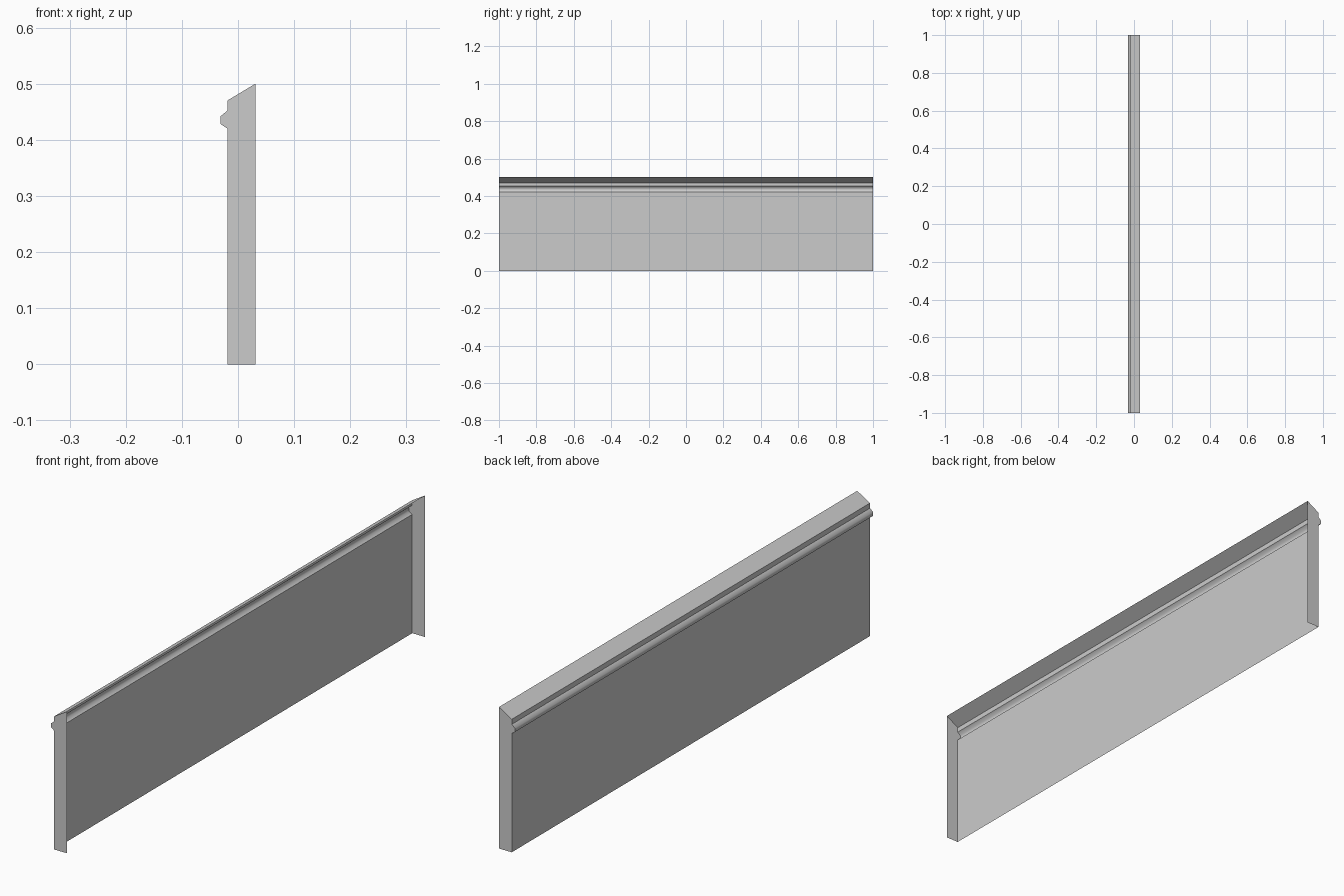
import bpy
import bmesh

cube = bpy.data.objects.get("Cube")
if cube:
    bpy.data.objects.remove(cube, do_unlink=True)

# Single plain grey finish
grey = bpy.data.materials.new("plain_grey")
grey.use_nodes = True
colour = (0.6, 0.6, 0.6, 1.0)
grey.diffuse_color = colour
grey.node_tree.nodes["Principled BSDF"].inputs["Base Color"].default_value = colour

# Cross-section (x, z), from the back of the sloped top down to the foot
BACK, FACE, BEAD = 0.031, -0.019, -0.031
profile = [(BACK, 0.5), (FACE, 0.47), (FACE, 0.452), (BEAD, 0.442),
           (BEAD, 0.428), (FACE, 0.42), (FACE, 0)]
BEAD_STRIPS = (2, 3, 4)

bm = bmesh.new()
near, far = [[bm.verts.new((x, y, z)) for x, z in profile + [(BACK, 0)]]
             for y in (-1, 1)]

# Outer skin; the back and the underside stay open
for i in range(len(profile) - 1):
    strip = bm.faces.new((near[i], far[i], far[i + 1], near[i + 1]))
    strip.smooth = i in BEAD_STRIPS

# End caps
bm.faces.new(near)
bm.faces.new(far[::-1])
bmesh.ops.recalc_face_normals(bm, faces=bm.faces[:])

# Normals point out of the moulded side
front_face = max(bm.faces, key=lambda f: f.calc_area())
if front_face.normal.x > 0:
    bmesh.ops.reverse_faces(bm, faces=bm.faces[:])

mesh = bpy.data.meshes.new("skirting_board")
bm.to_mesh(mesh)
bm.free()
mesh.materials.append(grey)
board = bpy.data.objects.new("skirting_board", mesh)
bpy.context.collection.objects.link(board)
